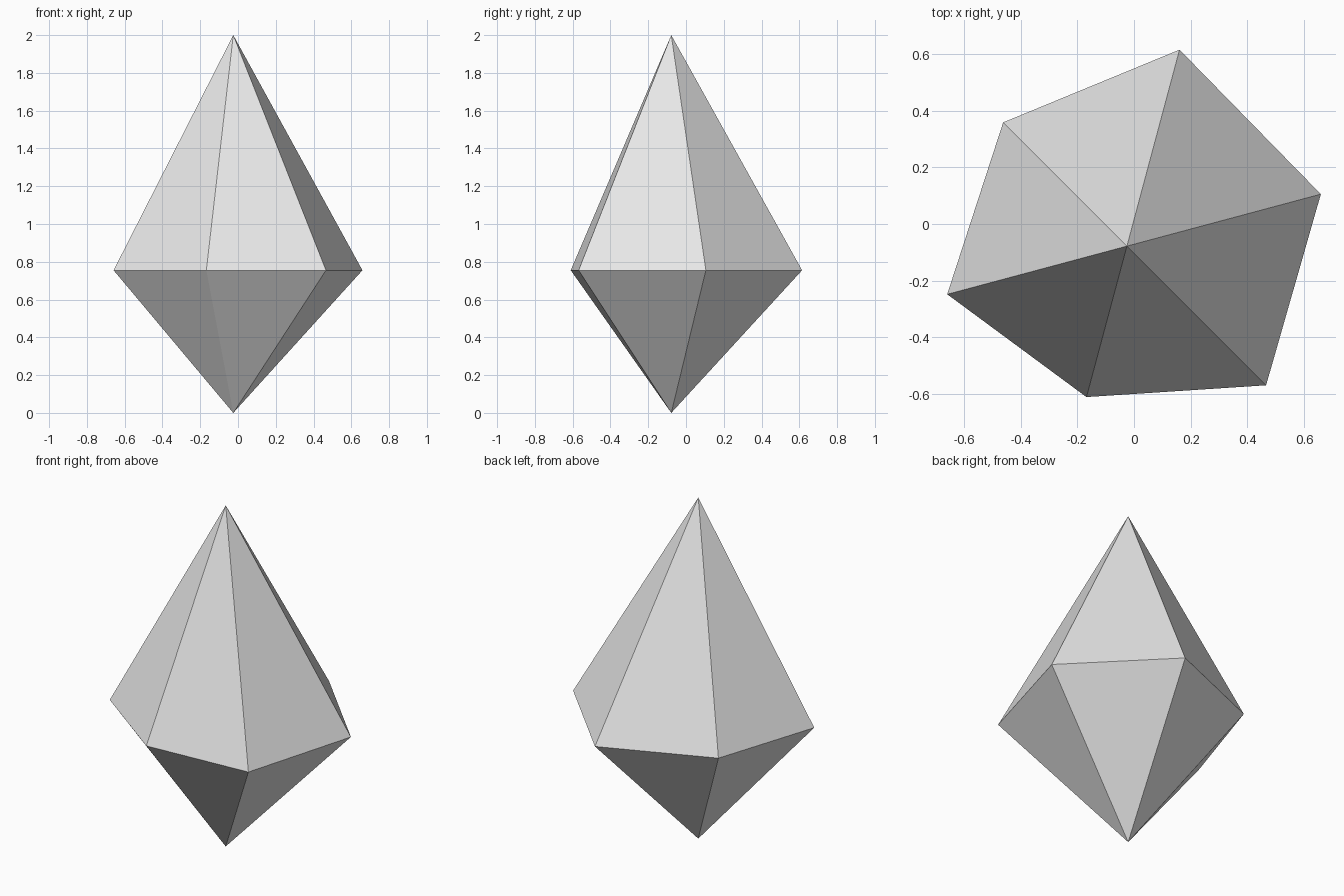
import bpy
import bmesh
from math import cos, sin, radians

cube = bpy.data.objects.get("Cube")
if cube:
    bpy.data.objects.remove(cube, do_unlink=True)

# Single grey stone colour
stone = bpy.data.materials.new("pale_grey_stone")
stone.use_nodes = True
colour = (0.8, 0.8, 0.8, 1)
stone.diffuse_color = colour
stone.node_tree.nodes["Principled BSDF"].inputs["Base Color"].default_value = colour

# Crystal: an uneven six-sided girdle joined to a tall tip and a short base point
axis_x, axis_y = -0.025, -0.078
girdle_z, tip_z = 0.755, 2.0
radii = (0.708, 0.717, 0.617, 0.656, 0.551, 0.694)

bm = bmesh.new()
tip = bm.verts.new((axis_x, axis_y, tip_z))
base = bm.verts.new((axis_x, axis_y, 0))
girdle = []
for i, r in enumerate(radii):
    angle = radians(15 + 60 * i)
    girdle.append(bm.verts.new((axis_x + r * cos(angle), axis_y + r * sin(angle), girdle_z)))

for a, b in zip(girdle, girdle[1:] + girdle[:1]):
    bm.faces.new((a, b, tip))
    bm.faces.new((b, a, base))

mesh = bpy.data.meshes.new("crystal")
bm.to_mesh(mesh)
bm.free()
mesh.materials.append(stone)
crystal = bpy.data.objects.new("crystal", mesh)
bpy.context.collection.objects.link(crystal)
